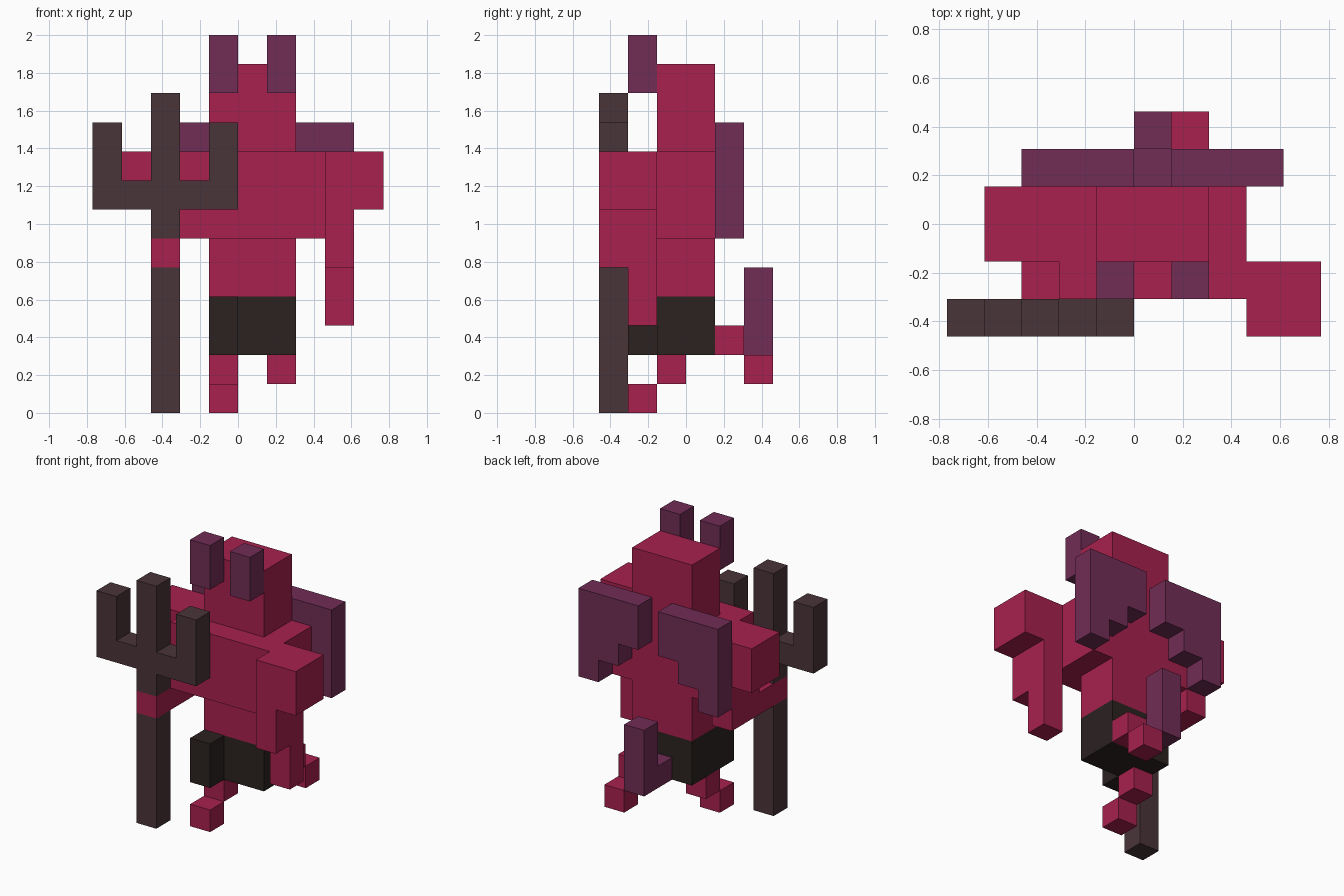
import bpy
import bmesh
from mathutils import Vector

cube = bpy.data.objects.get("Cube")
if cube:
    bpy.data.objects.remove(cube, do_unlink=True)

U = 2 / 13  # edge of one block


def linear(c):
    c /= 255
    return c / 12.92 if c <= 0.04045 else ((c + 0.055) / 1.055) ** 2.4


def make_material(name, rgb):
    mat = bpy.data.materials.new(name)
    color = (*[linear(c) for c in rgb], 1)
    mat.diffuse_color = color
    mat.use_nodes = True
    bsdf = mat.node_tree.nodes["Principled BSDF"]
    bsdf.inputs["Base Color"].default_value = color
    bsdf.inputs["Roughness"].default_value = 0.8
    return mat


RED = make_material("crimson skin", (168, 33, 78))
PURPLE = make_material("plum horn", (113, 45, 85))
BROWN = make_material("dark iron", (73, 52, 57))
BLACK = make_material("black cloth", (43, 34, 33))

AXES = [Vector(a) for a in ((1, 0, 0), (0, 1, 0), (0, 0, 1))]


def part(name, mat, *boxes):
    """Join block ranges (x0, x1, y0, y1, z0, z1) into one outer shell."""
    cells = {(x, y, z)
             for x0, x1, y0, y1, z0, z1 in boxes
             for x in range(x0, x1) for y in range(y0, y1) for z in range(z0, z1)}
    bm = bmesh.new()
    for cell in cells:
        centre = Vector(cell) + Vector((0.5, 0.5, 0.5))
        for i, axis in enumerate(AXES):
            a, b = AXES[(i + 1) % 3] / 2, AXES[(i + 2) % 3] / 2
            for s in (1, -1):
                n = axis * s
                if tuple(int(c + d) for c, d in zip(cell, n)) in cells:
                    continue
                mid, v = centre + n / 2, b * s
                corners = (mid - a - v, mid + a - v, mid + a + v, mid - a + v)
                bm.faces.new([bm.verts.new(p * U) for p in corners])
    bmesh.ops.remove_doubles(bm, verts=bm.verts, dist=1e-4)
    bmesh.ops.dissolve_limit(bm, angle_limit=0.01, verts=bm.verts, edges=bm.edges)
    mesh = bpy.data.meshes.new(name)
    bm.to_mesh(mesh)
    bm.free()
    mesh.materials.append(mat)
    obj = bpy.data.objects.new(name, mesh)
    bpy.context.collection.objects.link(obj)
    return obj


# Head and horns
part("head", RED, (-1, 2, -1, 1, 9, 12))
for side, x in (("right", -1), ("left", 1)):
    part(side + "_horn", PURPLE, (x, x + 1, -2, -1, 11, 13))

# Broad chest over a narrower belly, cloth around the hips
part("torso", RED, (-2, 3, -2, 1, 6, 9), (-1, 2, -1, 1, 4, 6))
part("shorts", BLACK, (-1, 2, -1, 1, 2, 4), (-1, 0, -2, -1, 2, 4))

# Wings step down towards their outer tips, mirrored about x = 0.5
part("left_wing", PURPLE, *[(1 + i, 2 + i, 1, 2, 8 - i, 10) for i in range(3)])
part("right_wing", PURPLE, *[(-1 - i, -i, 1, 2, 8 - i, 10) for i in range(3)])

# Right arm: shoulder, elbow, and forearm gripping the shaft
part("right_arm", RED,
     (-4, -2, -1, 1, 7, 9), (-3, -2, -1, 1, 6, 7), (-3, -2, -3, 1, 5, 6))

# Left arm: shoulder, forearm and hanging hand
part("left_arm", RED,
     (3, 5, -3, -1, 7, 9), (3, 4, -3, -1, 5, 7), (3, 4, -2, -1, 3, 5))

# Striding legs
part("right_shin", RED, (-1, 0, -1, 0, 1, 2))
part("right_foot", RED, (-1, 0, -2, -1, 0, 1))
part("left_shin", RED, (1, 2, 1, 2, 2, 3))
part("left_foot", RED, (1, 2, 2, 3, 1, 2))

# Upturned tail
part("tail", PURPLE, (0, 1, 1, 3, 2, 3), (0, 1, 2, 3, 3, 5))

# Trident: shaft below the hand, three-pronged fork above it
part("trident_shaft", BROWN, (-3, -2, -3, -2, 0, 5))
part("trident_fork", BROWN,
     (-3, -2, -3, -2, 6, 11), (-5, 0, -3, -2, 7, 8),
     (-5, -4, -3, -2, 8, 10), (-1, 0, -3, -2, 8, 10))
